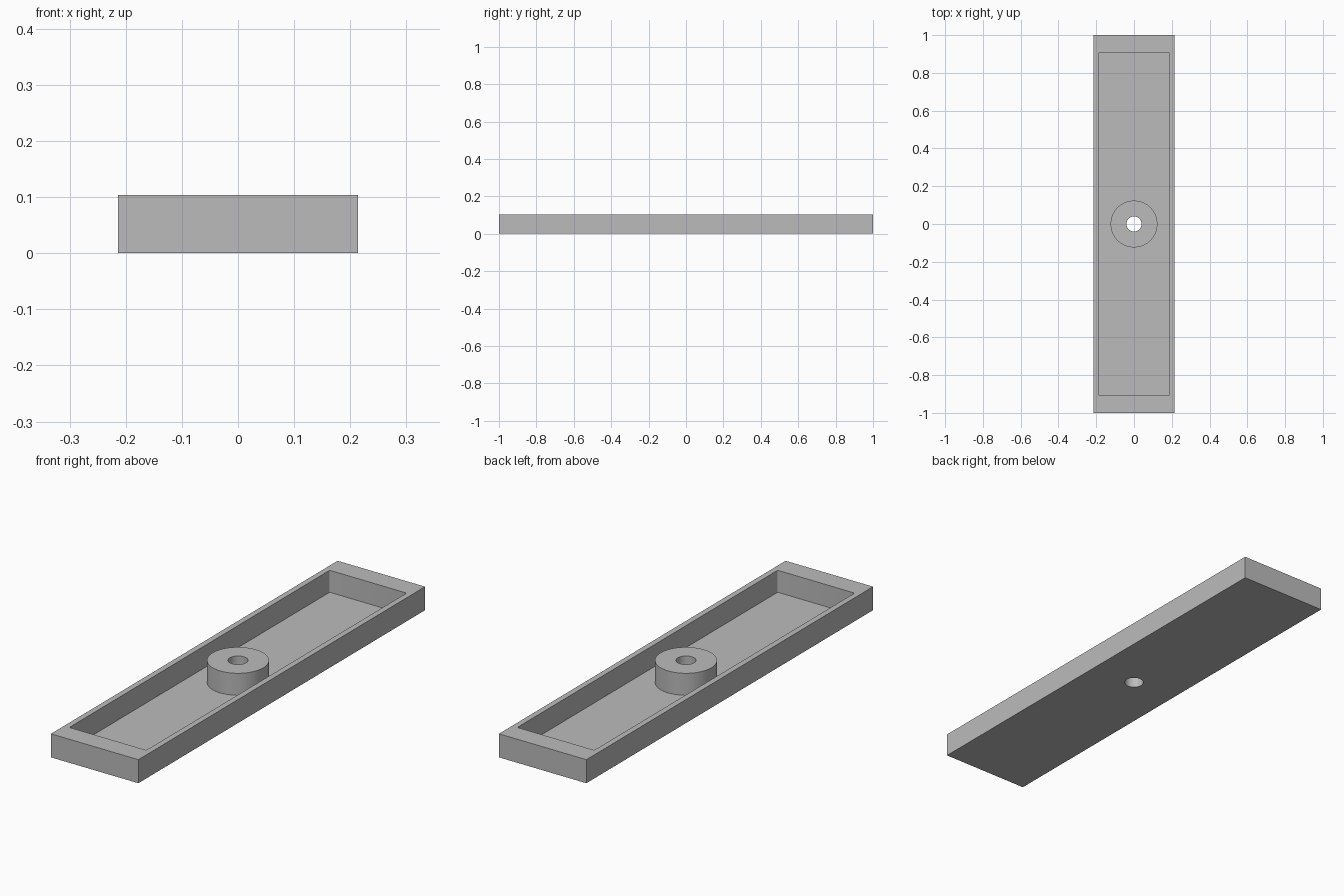
import bpy
import bmesh

if "Cube" in bpy.data.objects:
    bpy.data.objects.remove(bpy.data.objects["Cube"], do_unlink=True)

LENGTH, WIDTH, HEIGHT = 2.0, 0.427, 0.104
FLOOR = 0.007

grey = bpy.data.materials.new("plain grey")
grey.use_nodes = True
colour = (0.5, 0.5, 0.5, 1)
grey.diffuse_color = colour
grey.node_tree.nodes["Principled BSDF"].inputs["Base Color"].default_value = colour


def finish(obj, name):
    obj.name = name
    obj.data.materials.append(grey)
    return obj


def box(name, width, length, bottom, top, corner=0):
    """Box with optionally rounded vertical edges."""
    bm = bmesh.new()
    bmesh.ops.create_cube(bm, size=1)
    for v in bm.verts:
        v.co.x *= width
        v.co.y *= length
        v.co.z = top if v.co.z > 0 else bottom
    if corner:
        upright = [e for e in bm.edges
                   if abs(e.verts[0].co.z - e.verts[1].co.z) > 0.01]
        bmesh.ops.bevel(bm, geom=upright, offset=corner, segments=4,
                        profile=0.5, affect='EDGES')
    mesh = bpy.data.meshes.new(name)
    bm.to_mesh(mesh)
    bm.free()
    obj = bpy.data.objects.new(name, mesh)
    bpy.context.collection.objects.link(obj)
    return finish(obj, name)


def cylinder(name, radius, bottom, top):
    bpy.ops.mesh.primitive_cylinder_add(
        vertices=64, radius=radius, depth=top - bottom,
        location=(0, 0, (top + bottom) / 2))
    return finish(bpy.context.object, name)


def combine(target, tool, operation):
    """Apply a boolean and discard the helper."""
    tool.hide_render = True
    mod = target.modifiers.new(tool.name, 'BOOLEAN')
    mod.object = tool
    mod.operation = operation
    mod.solver = 'EXACT'
    bpy.context.view_layer.objects.active = target
    bpy.ops.object.modifier_apply(modifier=mod.name)
    bpy.data.objects.remove(tool, do_unlink=True)


# Long tray with thin side walls, thick end walls and a thin floor
tray = box("tray", WIDTH, LENGTH, 0, HEIGHT)
combine(tray, box("pocket", 0.376, 1.816, FLOOR, HEIGHT + 0.1, 0.008), 'DIFFERENCE')

# Central round boss, level with the rim, drilled right through
combine(tray, cylinder("boss", 0.124, FLOOR / 2, HEIGHT), 'UNION')
combine(tray, cylinder("bore", 0.04, -0.1, HEIGHT + 0.1), 'DIFFERENCE')

# Smooth the round walls, keep the machined edges crisp
bpy.ops.object.select_all(action='DESELECT')
tray.select_set(True)
bpy.context.view_layer.objects.active = tray
bpy.ops.object.shade_smooth_by_angle(angle=0.52)
